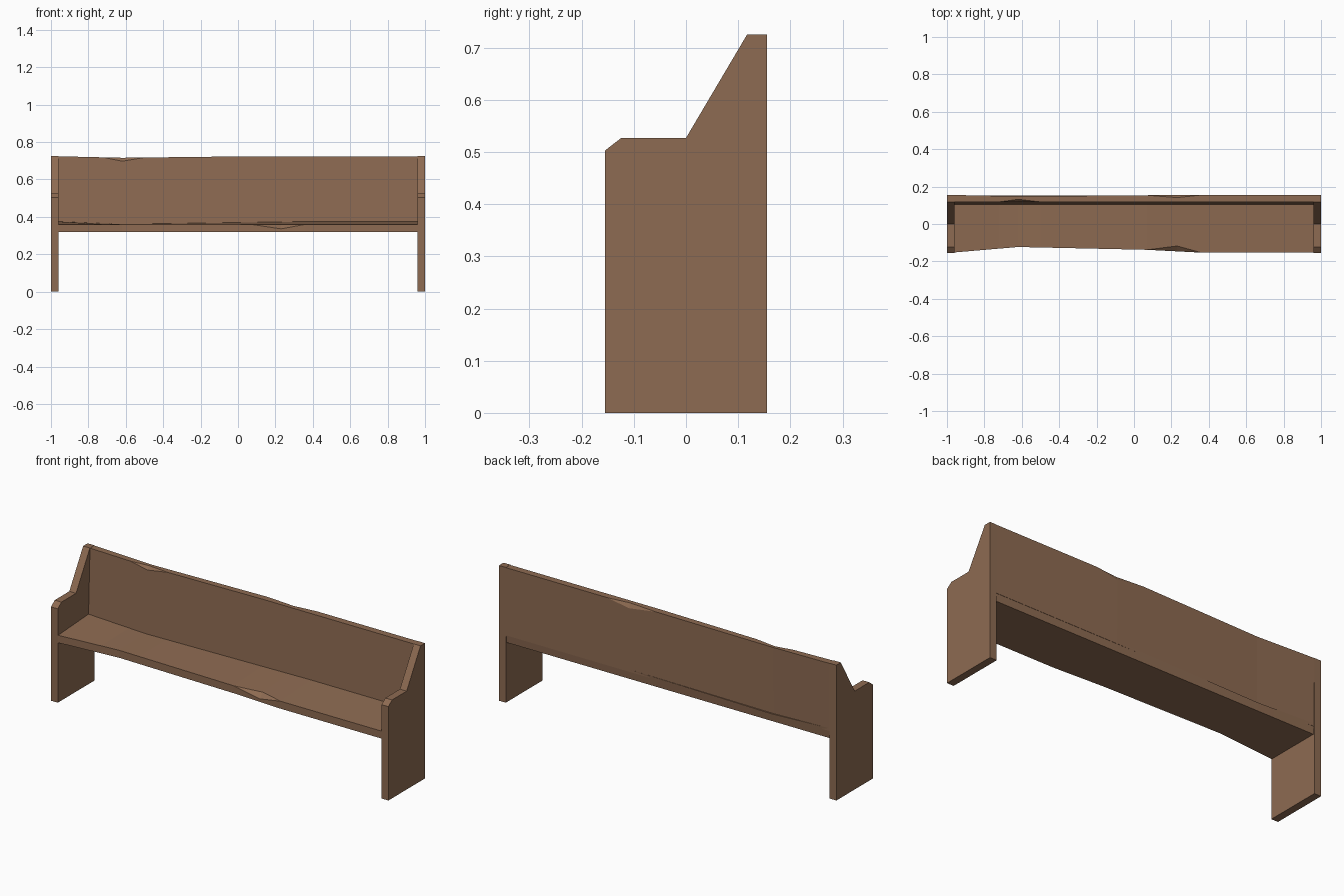
import bpy, bmesh

if "Cube" in bpy.data.objects:
    bpy.data.objects.remove(bpy.data.objects["Cube"])

wood = bpy.data.materials.new("brown wood")
wood.diffuse_color = (0.27, 0.147, 0.084, 1)
wood.use_nodes = True
wood.node_tree.nodes["Principled BSDF"].inputs["Base Color"].default_value = wood.diffuse_color


def loft(name, sections):
    """Skin a list of equal-length point rings into a closed solid."""
    bm = bmesh.new()
    rings = [[bm.verts.new(p) for p in s] for s in sections]
    n = len(rings[0])
    for a, b in zip(rings, rings[1:]):
        for i in range(n):
            j = (i + 1) % n
            bm.faces.new((a[i], a[j], b[j], b[i]))
    bm.faces.new(rings[0])
    bm.faces.new(rings[-1][::-1])
    bmesh.ops.remove_doubles(bm, verts=bm.verts, dist=0.0005)
    bmesh.ops.recalc_face_normals(bm, faces=bm.faces)
    me = bpy.data.meshes.new(name)
    bm.to_mesh(me)
    bm.free()
    me.materials.append(wood)
    ob = bpy.data.objects.new(name, me)
    bpy.context.collection.objects.link(ob)
    return ob


def interp(x, pts):
    """Piecewise linear wear curve along the bench."""
    for (x0, v0), (x1, v1) in zip(pts, pts[1:]):
        if x <= x1:
            return v0 + (v1 - v0) * (x - x0) / (x1 - x0)
    return pts[-1][1]


# End panels with armrest profile
profile = [(-0.155, 0), (0.155, 0), (0.155, 0.725), (0.117, 0.725),
           (0, 0.527), (-0.124, 0.527), (-0.155, 0.503)]
for side, name in ((-1, "left_end_panel"), (1, "right_end_panel")):
    loft(name, [[(side * x, y, z) for y, z in profile] for x in (0.96, 1.0)])

stations = [-0.96, -0.72, -0.62, -0.5, 0.07, 0.23, 0.36, 0.96]

# Seat plank: worn front edge, one chip near the middle
seat = []
for x in stations:
    yf = interp(x, [(-0.96, -0.152), (-0.62, -0.123), (0.07, -0.138), (0.36, -0.153), (0.96, -0.153)])
    zb = interp(x, [(-0.96, 0.375), (-0.62, 0.361), (0.36, 0.375), (0.96, 0.375)])
    chip = 0.024 if x == 0.23 else 0
    seat.append([(x, yf, 0.32), (x, 0.148, 0.32), (x, 0.153, zb), (x, 0.105, zb),
                 (x, yf + chip * 1.2, 0.36), (x, yf, 0.36 - chip)])
loft("seat", seat)

# Backrest: leaning front face, worn top, a chip on each side
back = []
for x in stations:
    zt = interp(x, [(-0.96, 0.724), (-0.62, 0.716), (0.07, 0.724), (0.96, 0.724)])
    yb = interp(x, [(-0.96, 0.155), (-0.62, 0.148), (0.23, 0.155), (0.96, 0.155)])
    front = 0.014 if x == -0.62 else 0
    rear = 0.014 if x == 0.23 else 0
    back.append([(x, 0.105, 0.36), (x, yb - 0.002, 0.36), (x, yb, zt - rear * 1.6),
                 (x, yb - rear, zt), (x, 0.118 + front, zt), (x, 0.118, zt - front * 1.3)])
loft("backrest", back)
